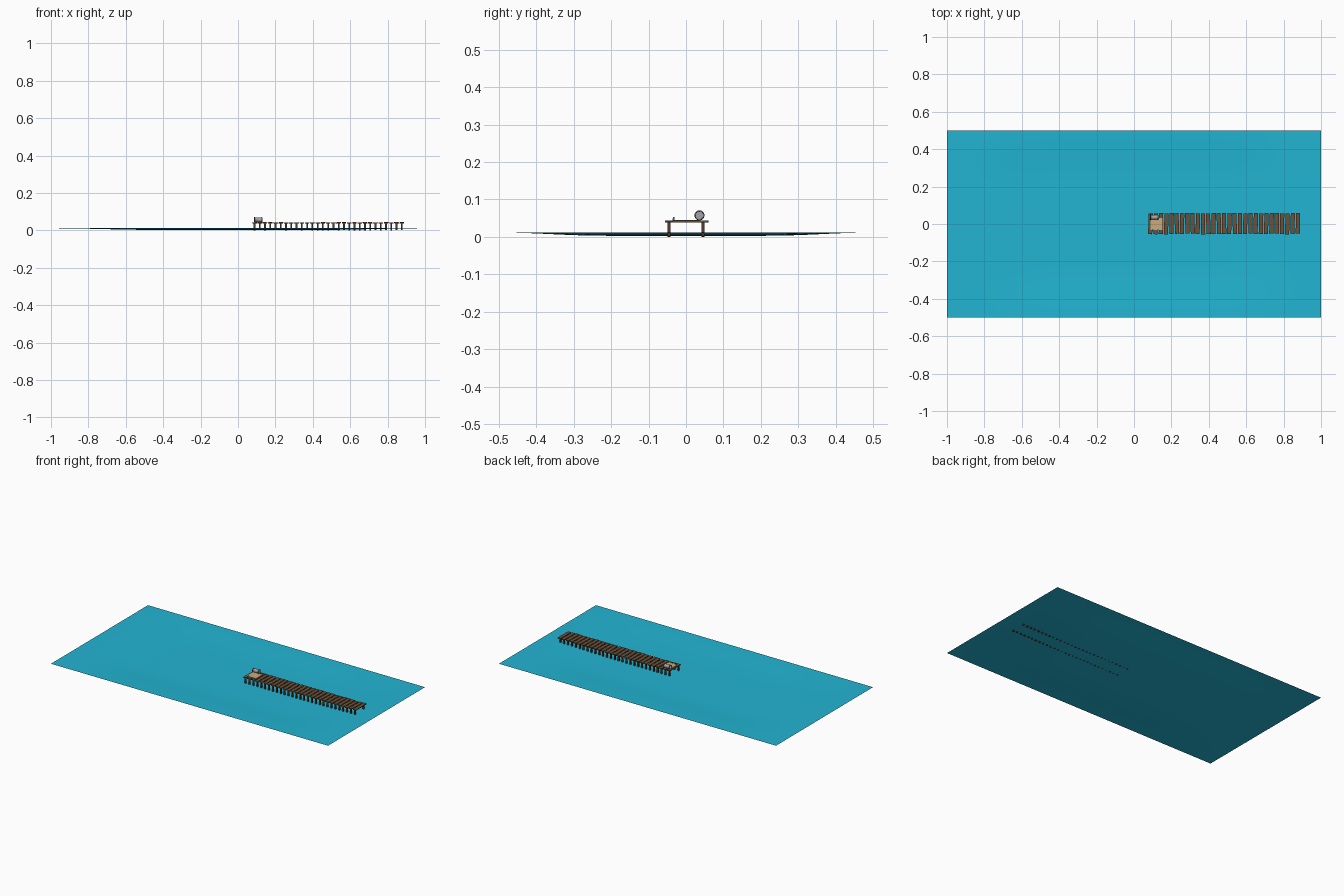
import bpy, bmesh, math, random
from mathutils import Matrix, Vector

if "Cube" in bpy.data.objects:
    bpy.data.objects.remove(bpy.data.objects["Cube"])

random.seed(4)


def material(name, rgb):
    m = bpy.data.materials.new(name)
    m.diffuse_color = (*rgb, 1)
    m.use_nodes = True
    m.node_tree.nodes["Principled BSDF"].inputs["Base Color"].default_value = m.diffuse_color
    return m


WATER = material("water_blue", (0.016, 0.46, 0.65))
WOOD = material("plank_brown", (0.15, 0.08, 0.04))
DARK = material("post_brown", (0.08, 0.045, 0.025))
TAN = material("mat_tan", (0.6, 0.4, 0.2))
METAL = material("bucket_grey", (0.36, 0.37, 0.4))


def finish(name, bm, mat):
    mesh = bpy.data.meshes.new(name)
    bm.to_mesh(mesh)
    bm.free()
    mesh.materials.append(mat)
    ob = bpy.data.objects.new(name, mesh)
    bpy.context.collection.objects.link(ob)
    return ob


def add_box(bm, loc, size, yaw=0.0, roll=0.0):
    m = (Matrix.Translation(loc) @ Matrix.Rotation(yaw, 4, 'Z')
         @ Matrix.Rotation(roll, 4, 'X') @ Matrix.Diagonal((*size, 1)))
    bmesh.ops.create_cube(bm, size=1, matrix=m)


def ease(v):
    t = min(max((v - 0.45) / 0.55, 0), 1)
    return t * t * (3 - 2 * t)


# Water sheet, dished slightly below its rim
bm = bmesh.new()
bmesh.ops.create_grid(bm, x_segments=32, y_segments=16, size=1)
for v in bm.verts:
    inner = (1 - ease(abs(v.co.x))) * (1 - ease(abs(v.co.y)))
    v.co.y *= 0.5
    v.co.z = 0.012 - 0.009 * inner
for f in bm.faces:
    f.smooth = True
finish("water", bm, WATER)

# Dock planks, each laid a little crooked
COUNT, START, END = 29, 0.088, 0.876
planks, posts = bmesh.new(), bmesh.new()
for i in range(COUNT):
    x = START + (END - START) * i / (COUNT - 1)
    add_box(planks, (x, 0.002 + random.uniform(-0.002, 0.002), 0.041),
            (0.022, 0.111, 0.005), random.uniform(-0.04, 0.04),
            random.uniform(-0.01, 0.01))
    # A pair of square posts under each plank
    for y in (-0.046, 0.045):
        bottom = random.uniform(0.0, 0.003) if i else 0.0
        add_box(posts, (x, y, (bottom + 0.039) / 2),
                (0.009, 0.008, 0.039 - bottom))
finish("dock_planks", planks, WOOD)
finish("dock_posts", posts, DARK)

# Tan mat at the end of the dock
bm = bmesh.new()
add_box(bm, (0.12, 0.0, 0.0445), (0.066, 0.066, 0.002))
finish("mat", bm, TAN)

# Bucket lying on its side, open end toward -x
lay = Matrix.Translation((0.109, 0.036, 0.0575)) @ Matrix.Rotation(math.pi / 2, 4, 'Y')
bm = bmesh.new()
bmesh.ops.create_cone(bm, cap_ends=True, segments=16, radius1=0.0125,
                      radius2=0.011, depth=0.044, matrix=lay)
mouth = min(bm.faces, key=lambda f: f.calc_center_median().x)
bmesh.ops.inset_region(bm, faces=[mouth], thickness=0.0015)
back = bmesh.ops.extrude_discrete_faces(bm, faces=[mouth])["faces"][0]
bmesh.ops.translate(bm, verts=back.verts, vec=(0.038, 0, 0))
for f in bm.faces:
    f.smooth = len(f.verts) == 4
ob = finish("bucket", bm, METAL)

# Two dark hoops around the bucket
bm = bmesh.new()
for dx in (-0.021, 0.018):
    rings = []
    for off, r in ((-0.002, 0.0115), (-0.002, 0.0135), (0.002, 0.0135), (0.002, 0.0115)):
        rings.append([bm.verts.new(lay.translation + Vector((
            dx + off, r * math.cos(2 * math.pi * k / 16),
            r * math.sin(2 * math.pi * k / 16)))) for k in range(16)])
    for a in range(3):
        for k in range(16):
            n = (k + 1) % 16
            bm.faces.new((rings[a][k], rings[a][n], rings[a + 1][n], rings[a + 1][k]))
finish("bucket_hoops", bm, DARK)

# Small float resting near the front edge
bm = bmesh.new()
bmesh.ops.create_cone(bm, cap_ends=True, segments=8, radius1=0.003, radius2=0.002,
                      depth=0.01, matrix=Matrix.Translation((0.1, -0.033, 0.048)))
finish("small_cup", bm, METAL)
